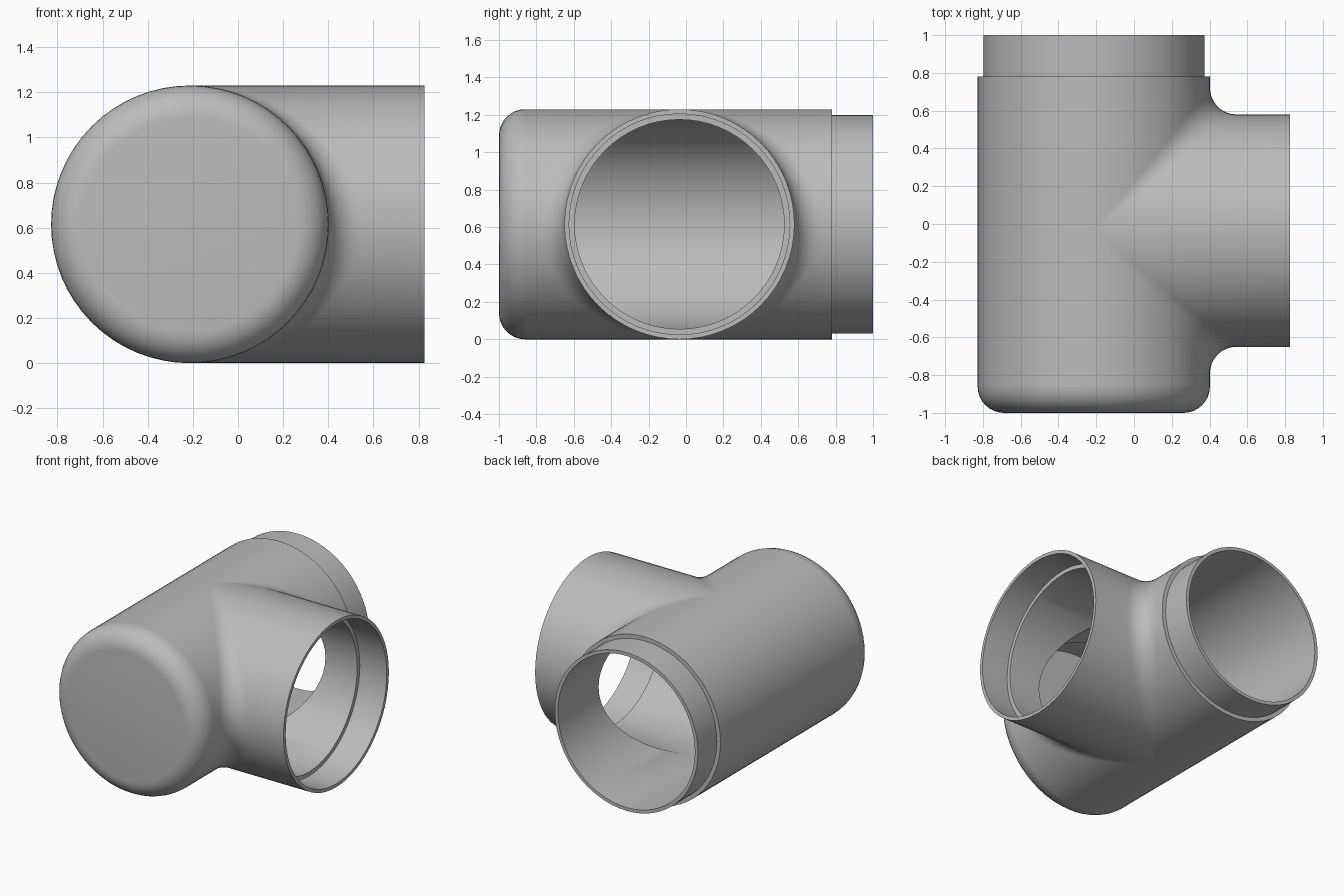
import bpy, bmesh
from math import sin, cos, pi, radians
from mathutils import Vector

if "Cube" in bpy.data.objects:
    bpy.data.objects.remove(bpy.data.objects["Cube"])

SEG = 64                      # sides around each pipe
AXIS = Vector((-0.213, -0.035, 0.615))   # where the two pipe axes cross
OUTER, BORE, SOCKET, SPIGOT = 0.615, 0.56, 0.59, 0.585
BLEND = 0.14                  # fillet between run and branch
BACK, FRONT, BRANCH = 0.815, -0.825, 1.04   # pipe ends measured from AXIS
DEPTH = 0.22                  # socket depth and spigot length

grey = bpy.data.materials.new("plain_grey")
grey.use_nodes = True
grey.diffuse_color = (0.5, 0.5, 0.5, 1)
grey.node_tree.nodes["Principled BSDF"].inputs["Base Color"].default_value = (0.5, 0.5, 0.5, 1)


def on_run(radius, a, along):
    return Vector((radius * cos(a), along, radius * sin(a)))


def on_branch(radius, a, along):
    return Vector((along, radius * cos(a), radius * sin(a)))


def grid(bm, rows):
    """Join equal rows of points with quads."""
    verts = [[bm.verts.new(p) for p in row] for row in rows]
    for r0, r1 in zip(verts, verts[1:]):
        for i in range(len(r0) - 1):
            bm.faces.new((r0[i], r0[i + 1], r1[i + 1], r1[i]))


def revolve(bm, place, profile):
    """Turn (radius, along) points about a pipe axis."""
    grid(bm, [[place(r, 2 * pi * i / SEG, t) for r, t in profile]
              for i in range(SEG + 1)])


def tee_skin(bm, radius, fillet, back, front, branch):
    """Run and branch tubes trimmed to meet each other, with a rolled fillet."""
    ball = radius + fillet
    turns = [2 * pi * i / SEG for i in range(SEG + 1)]
    for end in (back, front):
        side = 1 if end > 0 else -1
        grid(bm, [[on_run(radius, a, side * max(0, ball * cos(a))),
                   on_run(radius, a, end)] for a in turns])
    grid(bm, [[on_branch(radius, a, ball * abs(cos(a))),
               on_branch(radius, a, branch)] for a in turns])
    if fillet:
        for side in (1, -1):
            rows = []
            for i in range(SEG // 2 + 1):
                a = -pi / 2 + pi * i / (SEG // 2)
                c, z = ball * cos(a), ball * sin(a)
                centre = Vector((c, side * c, z))
                d0 = Vector((-c, 0, -z)).normalized()
                d1 = Vector((0, -side * c, -z)).normalized()
                angle = d0.angle(d1)
                row = []
                for k in range(9):
                    t = k / 8
                    if angle < 0.001:
                        d = d0
                    else:
                        d = (d0 * sin((1 - t) * angle) + d1 * sin(t * angle)) / sin(angle)
                    row.append(centre + d * fillet)
                rows.append(row)
            grid(bm, rows)


def finish(bm, name):
    bmesh.ops.remove_doubles(bm, verts=bm.verts, dist=0.0005)
    bmesh.ops.dissolve_degenerate(bm, edges=bm.edges, dist=0.0002)
    bmesh.ops.recalc_face_normals(bm, faces=bm.faces)
    mesh = bpy.data.meshes.new(name)
    bm.to_mesh(mesh)
    bm.free()
    mesh.materials.append(grey)
    obj = bpy.data.objects.new(name, mesh)
    obj.location = AXIS
    bpy.context.collection.objects.link(obj)
    bpy.ops.object.select_all(action='DESELECT')
    obj.select_set(True)
    bpy.context.view_layer.objects.active = obj
    bpy.ops.object.shade_smooth_by_angle(angle=radians(30))


# Tee body: outer skin, bore, then the three pipe ends
bm = bmesh.new()
tee_skin(bm, OUTER, BLEND, BACK, FRONT, BRANCH)
tee_skin(bm, BORE, 0, BACK + DEPTH, FRONT + DEPTH, BRANCH - DEPTH)
tip = BACK + DEPTH
revolve(bm, on_run, [(OUTER, BACK), (SPIGOT, BACK), (SPIGOT, tip), (BORE, tip)])
for place, end, step in ((on_run, FRONT, FRONT + DEPTH), (on_branch, BRANCH, BRANCH - DEPTH)):
    revolve(bm, place, [(OUTER, end), (SOCKET, end), (SOCKET, step), (BORE, step)])
finish(bm, "tee_body")

# End cap: a disc with a rounded front rim
bm = bmesh.new()
rim = [(OUTER - BLEND + BLEND * cos(k * pi / 16), FRONT - BLEND * sin(k * pi / 16))
       for k in range(9)]
revolve(bm, on_run, [(0, FRONT)] + rim + [(0, FRONT - BLEND)])
finish(bm, "end_cap")
